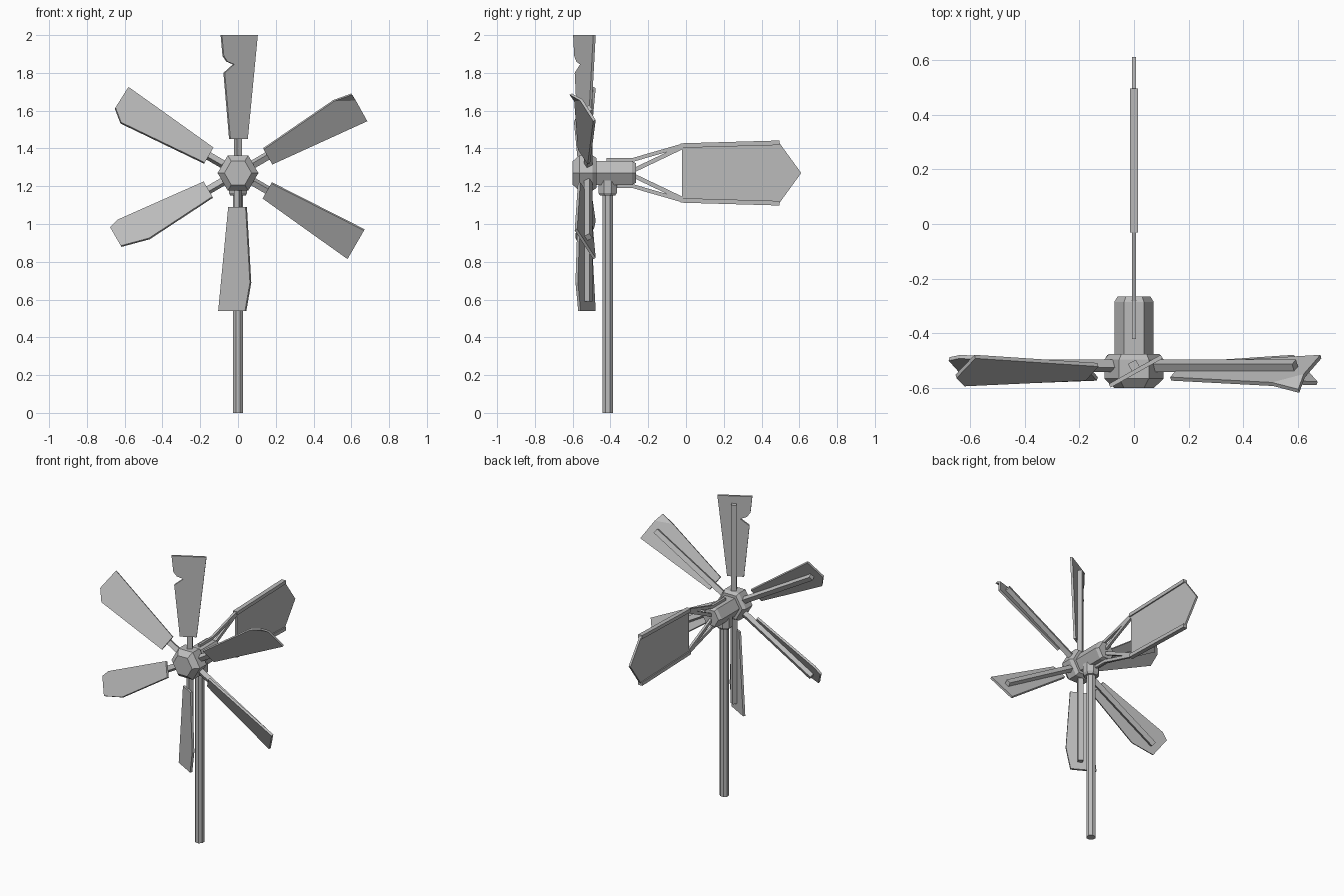
import bpy, bmesh
from math import sin, cos, pi, radians
from mathutils import Vector, Matrix

if "Cube" in bpy.data.objects:
    bpy.data.objects.remove(bpy.data.objects["Cube"])

metal = bpy.data.materials.new("grey_metal")
metal.use_nodes = True
GREY = (0.5, 0.5, 0.5, 1)
metal.diffuse_color = GREY
metal.node_tree.nodes["Principled BSDF"].inputs["Base Color"].default_value = GREY

HUB_Z = 1.27
HUB = Vector((0, 0, HUB_Z))


def finish(name, bm):
    bmesh.ops.recalc_face_normals(bm, faces=bm.faces)
    mesh = bpy.data.meshes.new(name)
    bm.to_mesh(mesh)
    bm.free()
    mesh.materials.append(metal)
    obj = bpy.data.objects.new(name, mesh)
    bpy.context.collection.objects.link(obj)
    return obj


def lathe(name, profile, sides, phase, place):
    """Faceted solid from (position, radius) rings; place maps (a, b, position)."""
    bm = bmesh.new()
    rings = []
    for pos, rad in profile:
        angles = [phase + 2 * pi * i / sides for i in range(sides)]
        rings.append([bm.verts.new(place(rad * cos(a), rad * sin(a), pos)) for a in angles])
    for low, high in zip(rings, rings[1:]):
        for i in range(sides):
            j = (i + 1) % sides
            bm.faces.new((low[i], low[j], high[j], high[i]))
    bm.faces.new(rings[0])
    bm.faces.new(rings[-1])
    return finish(name, bm)


def slab(name, points, offset, fold=None):
    """Plate from a 3D outline, thickened by offset, optionally creased."""
    bm = bmesh.new()
    verts = [bm.verts.new(p) for p in points]
    bm.faces.new(verts)
    if fold:
        bmesh.ops.connect_verts(bm, verts=[verts[i] for i in fold])
    new = bmesh.ops.extrude_face_region(bm, geom=bm.faces[:], use_keep_orig=True)
    bmesh.ops.translate(bm, vec=offset, verts=[v for v in new["geom"] if isinstance(v, bmesh.types.BMVert)])
    return finish(name, bm)


def side_slab(name, outline, width):
    """Plate lying in the y-z plane, centred on x = 0."""
    return slab(name, [(-width / 2, y, z) for y, z in outline], Vector((width, 0, 0)))


def side_bar(name, start, end, height, width):
    """Straight bar in the y-z plane."""
    a, b = Vector(start), Vector(end)
    d = (b - a).normalized()
    n = Vector((-d.y, d.x)) * height / 2
    return side_slab(name, [a + n, b + n, b - n, a - n], width)


# Pole and collar
def upright(a, b, h):
    return (a, b - 0.415, h)


lathe("pole", [(0, 0.03), (1.23, 0.03)], 8, pi / 8, upright)
lathe("pole_collar", [(1.15, 0.043), (1.165, 0.053), (1.23, 0.053)], 8, pi / 8, upright)


# Housing and hub, along the shaft
def along_shaft(a, b, h):
    return (a, h, b + HUB_Z)


lathe("housing", [(-0.5, 0.072), (-0.285, 0.072), (-0.265, 0.06)], 6, 0, along_shaft)
lathe("hub", [(-0.6, 0.072), (-0.565, 0.108), (-0.495, 0.108), (-0.475, 0.092)], 6, 0, along_shaft)

# Blade outlines as (radius, across); each blade has its own wear
ROOT_FRONT, ROOT_BACK = (0.18, 0.04), (0.18, -0.052)
TIP_FRONT, TIP_BACK = (0.73, 0.085), (0.73, -0.105)
tips = {
    90: [(0.53, 0.07), (0.575, 0.02), (0.59, 0.055), (0.62, 0.075), TIP_FRONT, TIP_BACK],
    30: [(0.63, 0.075), (0.73, 0.057), (0.732, 0.02), TIP_BACK],
    -30: [(0.73, 0.07), TIP_BACK],
    -90: [(0.58, 0.063), (0.73, 0.037), TIP_BACK],
    210: [(0.58, 0.063), (0.73, 0.023), (0.73, -0.09), (0.675, -0.105)],
    150: [(0.67, 0.077), (0.735, 0.024), TIP_BACK],
}
PITCH = radians(29)
SLOPE = 0.56

for angle, tip in tips.items():
    th = radians(angle)
    radial = Vector((cos(th), 0, sin(th)))
    across = Vector((-sin(th), 0, cos(th)))
    back = Vector((0, 1, 0))
    outline = [ROOT_FRONT] + tip + [ROOT_BACK]
    pts = [HUB + radial * r + across * t + back * (-0.55 - SLOPE * t) for r, t in outline]
    fold = None
    if angle == 30:
        # bent corner
        pts[2] += back * -0.035
        fold = (1, 3)
    normal = (across * SLOPE + back).normalized()
    slab(f"blade_{angle % 360}", pts, normal * 0.015, fold)

    # Square spoke lying against the back of the blade
    chord = (across - back * SLOPE).normalized()

    def spoke_place(a, b, h):
        return HUB + back * -0.518 + radial * h + chord * a + normal * b

    lathe(f"spoke_{angle % 360}", [(0.06, 0.023), (0.68, 0.023)], 4, pi / 4, spoke_place)

# Tail vane plate
half = [(-0.02, 0.148), (0.49, 0.165)]
vane = half + [(0.61, 0)] + [(y, -z) for y, z in reversed(half)]
side_slab("tail_vane", [(y, HUB_Z + z) for y, z in vane], 0.014)

# Tail rims and struts, mirrored above and below the shaft
for side, s in (("upper", 1), ("lower", -1)):
    def bar(name, a, b, height, width):
        side_bar(f"{side}_{name}", (a[0], HUB_Z + s * a[1]), (b[0], HUB_Z + s * b[1]), height, width)

    bar("vane_rim", (-0.03, 0.145), (0.495, 0.16), 0.024, 0.03)
    bar("outer_strut", (-0.28, 0.07), (-0.02, 0.145), 0.02, 0.016)
    bar("diagonal_strut", (-0.275, 0.015), (-0.02, 0.137), 0.022, 0.016)
    bar("strut_foot", (-0.42, 0.07), (-0.275, 0.07), 0.02, 0.016)
